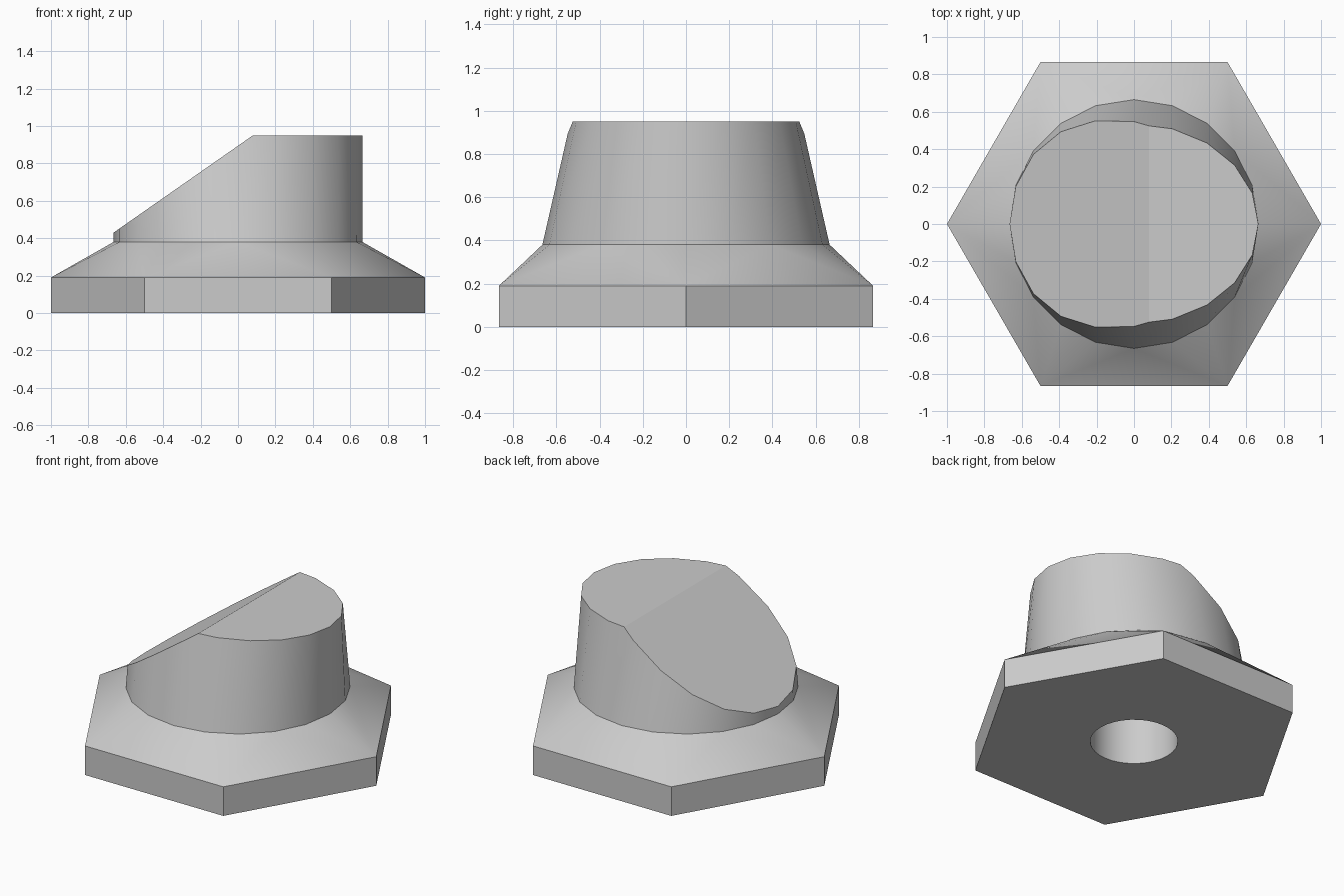
import bpy, bmesh, math
from mathutils import Vector

cube = bpy.data.objects.get("Cube")
if cube:
    bpy.data.objects.remove(cube, do_unlink=True)

BASE_H, NECK_H, TOP_H = 0.19, 0.38, 0.95
NECK_R, TOP_RY = 0.665, 0.535
HOLE_R, HOLE_DEPTH = 0.26, 0.5

grey = bpy.data.materials.new("plain grey")
grey.use_nodes = True
colour = (0.6, 0.6, 0.6, 1)
grey.diffuse_color = colour
grey.node_tree.nodes["Principled BSDF"].inputs["Base Color"].default_value = colour


def ring(bm, sides, rx, ry, z):
    angles = [2 * math.pi * i / sides for i in range(sides)]
    return [bm.verts.new((rx * math.cos(a), ry * math.sin(a), z)) for a in angles]


# Hexagonal base hulled up to a round neck
bm = bmesh.new()
ring(bm, 6, 1, 1, 0)
ring(bm, 6, 1, 1, BASE_H)
neck = ring(bm, 20, NECK_R, NECK_R, NECK_H)
bmesh.ops.convex_hull(bm, input=bm.verts[:])
cap = [f for f in bm.faces if all(v.co.z > NECK_H - 0.001 for v in f.verts)]
bmesh.ops.delete(bm, geom=cap, context="FACES")

# Post that narrows from the round neck to an oval top
top = ring(bm, len(neck), NECK_R, TOP_RY, TOP_H)
for i in range(len(neck)):
    j = (i + 1) % len(neck)
    bm.faces.new((neck[i], neck[j], top[j], top[i]))
bm.faces.new(top)

# Slanted cut across the post
slope_start, slope_end = Vector((0.08, 0, TOP_H)), Vector((-NECK_R, 0, 0.43))
run = slope_start - slope_end
bmesh.ops.bisect_plane(bm, geom=bm.verts[:] + bm.edges[:] + bm.faces[:],
                       plane_co=slope_start, plane_no=Vector((-run.z, 0, run.x)),
                       clear_outer=True)
bmesh.ops.holes_fill(bm, edges=[e for e in bm.edges if e.is_boundary])
bmesh.ops.dissolve_limit(bm, angle_limit=0.01, verts=bm.verts[:], edges=bm.edges[:])
bmesh.ops.recalc_face_normals(bm, faces=bm.faces[:])

mesh = bpy.data.meshes.new("slanted_post_on_hex_base")
bm.to_mesh(mesh)
bm.free()
mesh.materials.append(grey)
body = bpy.data.objects.new("slanted_post_on_hex_base", mesh)
bpy.context.collection.objects.link(body)

# Round socket in the underside
bpy.ops.mesh.primitive_cylinder_add(vertices=32, radius=HOLE_R, depth=2 * HOLE_DEPTH)
cutter = bpy.context.object
cutter.name = "socket_cutter"
cutter.data.materials.append(grey)
cutter.hide_render = True
socket = body.modifiers.new("socket", "BOOLEAN")
socket.operation = "DIFFERENCE"
socket.solver = "EXACT"
socket.object = cutter

bpy.ops.object.select_all(action="DESELECT")
body.select_set(True)
bpy.context.view_layer.objects.active = body
bpy.ops.object.modifier_apply(modifier=socket.name)
bpy.data.objects.remove(cutter, do_unlink=True)
bpy.ops.object.shade_smooth_by_angle(angle=math.radians(25))
